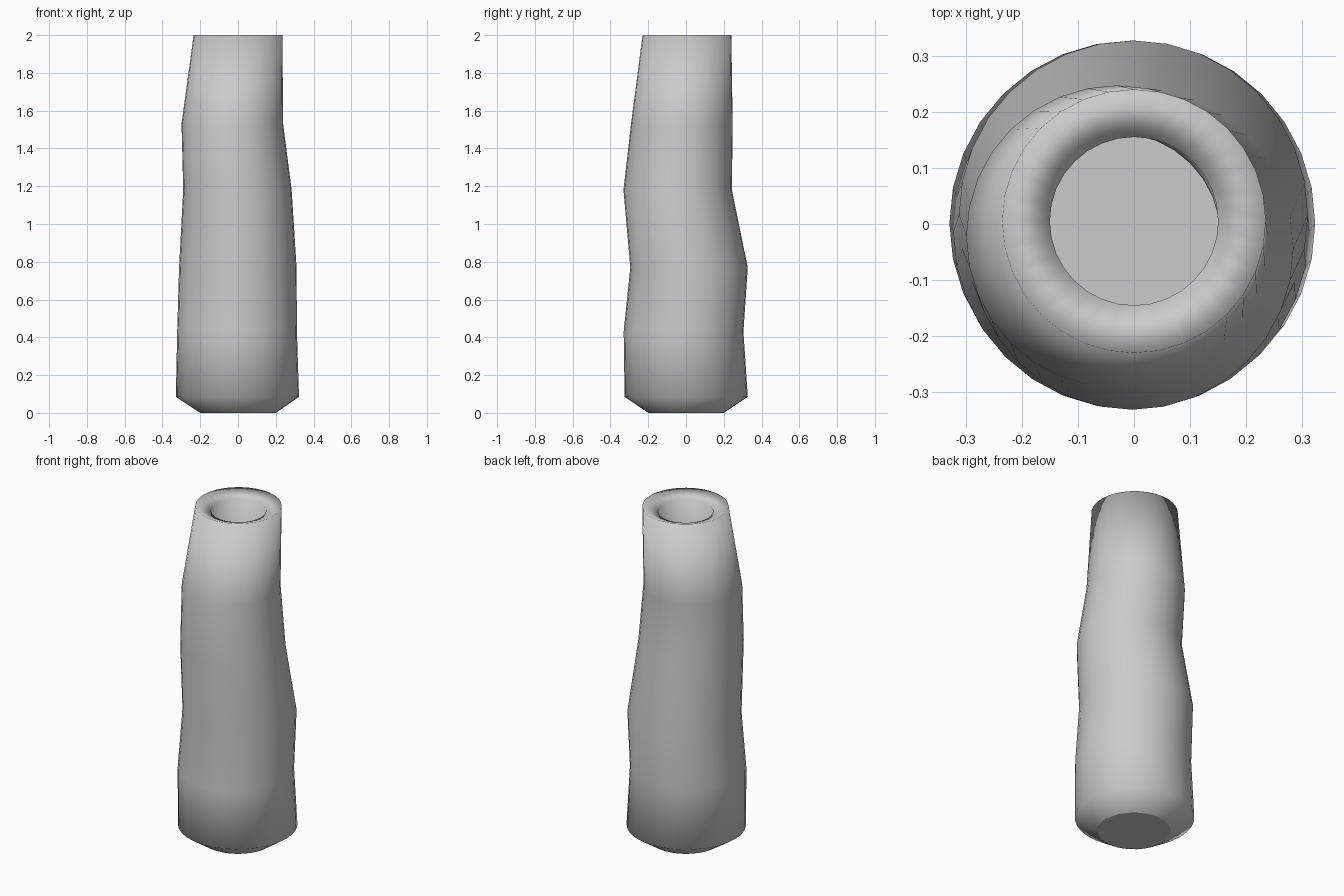
import bpy, bmesh
from math import cos, sin, pi

if "Cube" in bpy.data.objects:
    bpy.data.objects.remove(bpy.data.objects["Cube"])

SEG = 32

# wall rings from foot to inner floor: centre x, centre y, height, radius
outer = [
    (0.0, 0.0, 0.0, 0.20),
    (-0.003, 0.001, 0.085, 0.326),
    (-0.005, -0.013, 0.43, 0.317),
    (-0.001, 0.016, 0.77, 0.311),
    (-0.003, -0.044, 1.18, 0.287),
    (-0.03, -0.022, 1.53, 0.269),
    (0.0, 0.005, 2.0, 0.235),
]
mouth = [(0.0, 0.005, 1.968, 0.15)]
inner = [(x, y, z, r - 0.085) for x, y, z, r in reversed(outer[2:-1])]
rings = outer + mouth + inner

bm = bmesh.new()
loops = []
for x, y, z, r in rings:
    loops.append([bm.verts.new((x + r * cos(2 * pi * i / SEG),
                                y + r * sin(2 * pi * i / SEG), z))
                  for i in range(SEG)])

# skin between rings
for a, b in zip(loops, loops[1:]):
    for i in range(SEG):
        j = (i + 1) % SEG
        bm.faces.new((a[i], a[j], b[j], b[i])).smooth = True

# underside and inner floor
bm.faces.new(loops[0][::-1])
bm.faces.new(loops[-1])
bm.normal_update()

mesh = bpy.data.meshes.new("vase_body")
bm.to_mesh(mesh)
bm.free()
vase = bpy.data.objects.new("vase_body", mesh)
bpy.context.collection.objects.link(vase)
